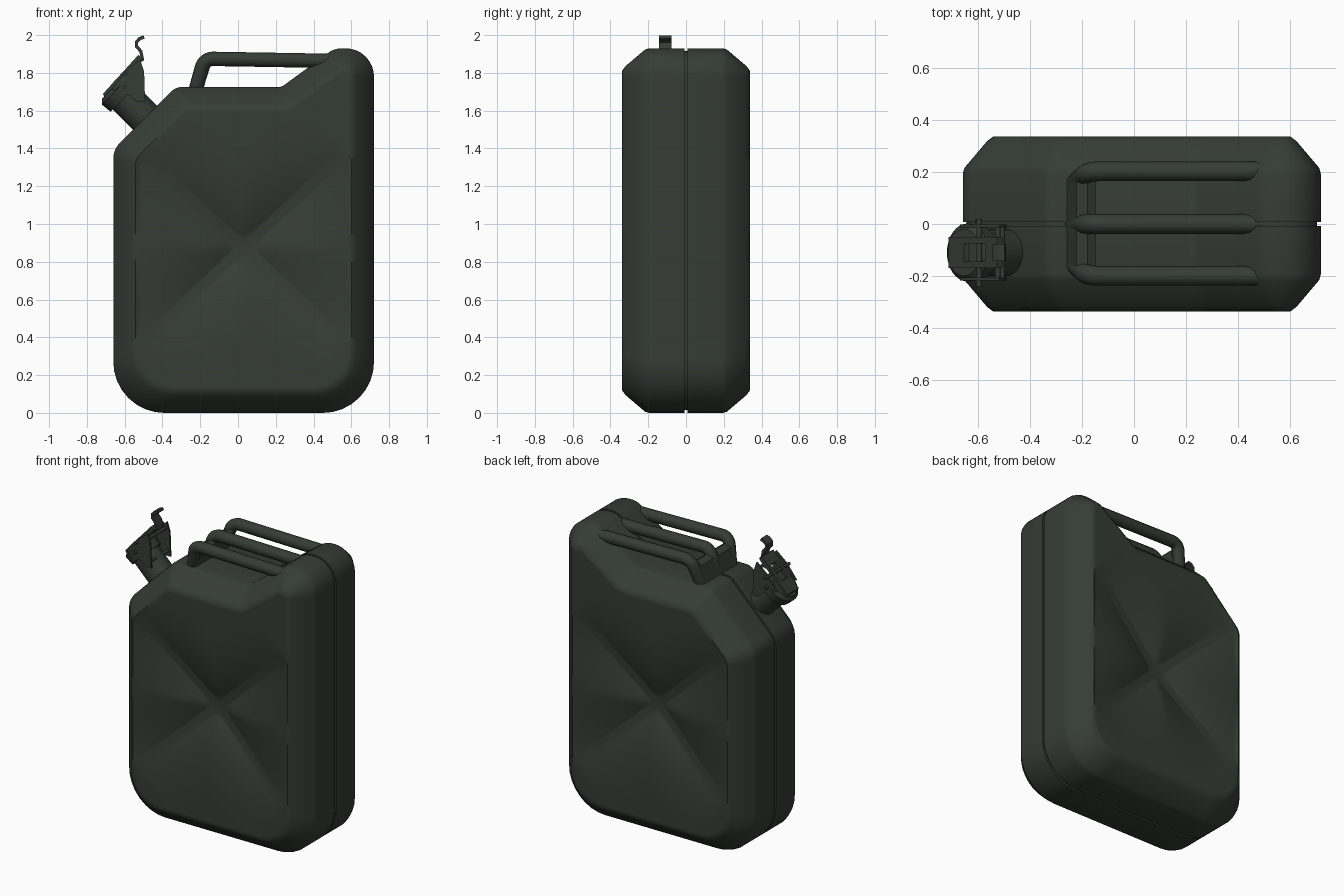
import bpy, bmesh, math
from mathutils import Vector, Matrix

cube = bpy.data.objects.get("Cube")
if cube:
    bpy.data.objects.remove(cube, do_unlink=True)

paint = bpy.data.materials.new("dark_olive_paint")
paint.use_nodes = True
paint.diffuse_color = (0.036, 0.045, 0.036, 1)
paint.node_tree.nodes["Principled BSDF"].inputs["Base Color"].default_value = paint.diffuse_color


def finish(ob, angle=42):
    ob.data.materials.append(paint)
    bpy.ops.object.select_all(action='DESELECT')
    ob.select_set(True)
    bpy.context.view_layer.objects.active = ob
    if ob.type == 'CURVE':
        bpy.ops.object.convert(target='MESH')
    bpy.ops.object.shade_smooth_by_angle(angle=math.radians(angle))


def from_bmesh(name, bm):
    bmesh.ops.recalc_face_normals(bm, faces=bm.faces)
    me = bpy.data.meshes.new(name)
    bm.to_mesh(me)
    bm.free()
    ob = bpy.data.objects.new(name, me)
    bpy.context.collection.objects.link(ob)
    finish(ob)


def arc(a, c, b, r, n=8):
    """Round the corner c between a and b with an exact circular arc."""
    u, v = (a - c).normalized(), (b - c).normalized()
    half = u.angle(-v) / 2
    p, q, w = c + u * r * math.tan(half), c + v * r * math.tan(half), math.cos(half)
    out = []
    for i in range(n + 1):
        s = i / n
        k = ((1 - s) ** 2, 2 * w * s * (1 - s), s * s)
        out.append((p * k[0] + c * k[1] + q * k[2]) / sum(k))
    return out


def tube(name, pts, radius, bend=0.06):
    pts = [Vector(p) for p in pts]
    path = [pts[0]]
    for a, c, b in zip(pts, pts[1:], pts[2:]):
        path += arc(a, c, b, bend)
    path.append(pts[-1])
    cu = bpy.data.curves.new(name, 'CURVE')
    cu.dimensions = '3D'
    cu.bevel_depth, cu.bevel_resolution, cu.use_fill_caps = radius, 4, True
    sp = cu.splines.new('POLY')
    sp.points.add(len(path) - 1)
    for point, co in zip(sp.points, path):
        point.co = (*co, 1)
    ob = bpy.data.objects.new(name, cu)
    bpy.context.collection.objects.link(ob)
    finish(ob)


def prism(name, outline, y0, y1):
    """Extrude an x-z outline along y."""
    bm = bmesh.new()
    face = bm.faces.new([bm.verts.new((x, y0, z)) for x, z in outline])
    new = bmesh.ops.extrude_face_region(bm, geom=[face])["geom"]
    bmesh.ops.translate(bm, vec=(0, y1 - y0, 0),
                        verts=[g for g in new if isinstance(g, bmesh.types.BMVert)])
    from_bmesh(name, bm)


# Can body: outline corners with outer radius and radius at the flat face
CORNERS = [(-.66, 0, .27, .2), (.72, 0, .27, .2), (.72, 1.93, .15, .03),
           (.51, 1.93, .12, .03), (.23, 1.725, .06, .1),
           (-.33, 1.725, .08, .06), (-.66, 1.395, .12, .08)]
CHAMFER = 0.118
base = [Vector(c[:2]) for c in CORNERS]
count = len(base)
steps = [max(2, round((base[(i + 1) % count] - base[i]).length / 0.018)) for i in range(count)]


def outline(inset):
    moved = []
    for i, c in enumerate(base):
        d1 = (c - base[i - 1]).normalized()
        d2 = (base[(i + 1) % count] - c).normalized()
        n1, n2 = Vector((-d1.y, d1.x)), Vector((-d2.y, d2.x))
        moved.append(c + (n1 + n2) * inset / (1 + n1.dot(n2)))
    arcs = []
    for i, c in enumerate(moved):
        r = CORNERS[i][2] + (CORNERS[i][3] - CORNERS[i][2]) * inset / CHAMFER
        arcs.append(arc(moved[i - 1], c, moved[(i + 1) % count], r))
    loop = []
    for i in range(count):
        loop += arcs[i]
        a, b = arcs[i][-1], arcs[(i + 1) % count][0]
        loop += [a.lerp(b, k / steps[i]) for k in range(1, steps[i])]
    return loop


CENTRE = Vector((.03, .875))
HALF_DEPTH = 0.338


def dish(p):
    """Depth of the crossed valleys between the four bulging panels."""
    dx = math.hypot(p.x - CENTRE.x, .025)
    dz = math.hypot(p.y - CENTRE.y, .025) / 0.92
    across, along = abs(dx - dz) / math.sqrt(2), (dx + dz) / math.sqrt(2)
    valley = 0.088 * max(0, 1 - max(0, along - .05) / .72) ** 0.85
    return valley * max(0, 1 - max(0, across - .028) / .4) ** 2.2


def half_rings(side):
    rings = []
    for inset, y in [(.015, .007), (0, .007), (0, .195), (.006, .216),
                     (.094, .32), (CHAMFER, HALF_DEPTH)]:
        rings.append([(p.x, side * y, p.y) for p in outline(inset)])
    rim = outline(CHAMFER)
    for k in range(1, 36):
        ring = [p.lerp(CENTRE, k / 36) for p in rim]
        rings.append([(p.x, side * (HALF_DEPTH - dish(p)), p.y) for p in ring])
    return rings


bm = bmesh.new()
rings = [[bm.verts.new(co) for co in ring]
         for ring in half_rings(-1)[::-1] + half_rings(1)]
size = len(rings[0])
for a, b in zip(rings, rings[1:]):
    for i in range(size):
        j = (i + 1) % size
        bm.faces.new((a[i], a[j], b[j], b[i]))
for side, ring in ((-1, rings[0]), (1, rings[-1])):
    hub = bm.verts.new((CENTRE.x, side * (HALF_DEPTH - dish(CENTRE)), CENTRE.y))
    for i in range(size):
        bm.faces.new((ring[i], ring[(i + 1) % size], hub))
from_bmesh("can_body", bm)

# Triple carrying handle with its sloped cross plate
for label, y, foot in (("front", -.2, -.15), ("middle", 0, 0), ("back", .203, .15)):
    tube(label + "_handle_bar",
         [(-.232, foot, 1.68), (-.178, y, 1.875), (.53, y, 1.863)], .038)
prism("handle_cross_plate",
      [(-.268, 1.7), (-.19, 1.7), (-.148, 1.83), (-.18, 1.85), (-.222, 1.83)], -.17, .17)

# Spout frame: a runs out along the neck, b runs up across the cap
ORIGIN, SPOUT_Y = Vector((-.49, 1.56)), -.11
AXIS, ACROSS = Vector((-1, 1)).normalized(), Vector((1, 1)).normalized()


def spot(a, b):
    return ORIGIN + AXIS * a + ACROSS * b


def spout_disc(name, r1, r2, a0, a1):
    bm = bmesh.new()
    mid = spot((a0 + a1) / 2, 0)
    turn = Vector((AXIS.x, 0, AXIS.y)).to_track_quat('Z', 'Y').to_matrix().to_4x4()
    bmesh.ops.create_cone(bm, cap_ends=True, segments=32, radius1=r1, radius2=r2, depth=a1 - a0,
                          matrix=Matrix.Translation((mid.x, SPOUT_Y, mid.y)) @ turn)
    from_bmesh(name, bm)


spout_disc("spout_neck", .09, .09, -.08, .17)
spout_disc("cap_collar", .106, .112, .155, .215)
spout_disc("cap_lid", .112, .09, .215, .235)

# Clamp: side plates, cross pins, lid bridge and a curled lever
plate = [(.235, -.02), (.25, .1), (.24, .2), (.18, .17), (.1, .095), (.06, .06), (.09, .03), (.17, .02)]
for label, y in (("front", SPOUT_Y - .108), ("back", SPOUT_Y + .096)):
    prism(label + "_clamp_plate", [spot(a, b) for a, b in plate], y, y + .012)

for label, a, b, half in (("hinge", .24, .09, .13), ("latch", .195, .04, .13),
                          ("lower", .1, .075, .108), ("upper", .215, .165, .108)):
    p = spot(a, b)
    tube(label + "_pin", [(p.x, SPOUT_Y - half, p.y), (p.x, SPOUT_Y + half, p.y)], .011)

lid_plate = [(.23, -.075), (.25, -.068), (.255, .02), (.23, .03)]
prism("lid_plate", [spot(a, b) for a, b in lid_plate], SPOUT_Y - .06, SPOUT_Y + .06)
strap = [(.232, .01), (.255, .01), (.262, .2), (.235, .2)]
for label, y in (("front", SPOUT_Y - .06), ("back", SPOUT_Y + .035)):
    prism(label + "_lid_strap", [spot(a, b) for a, b in strap], y, y + .025)
lever = [(.225, .14), (.26, .14), (.264, .21), (.235, .215)]
prism("lever_plate", [spot(a, b) for a, b in lever], SPOUT_Y - .06, SPOUT_Y + .06)

path = [spot(.245, .17), Vector((-.505, 1.87)), Vector((-.515, 1.915)), Vector((-.537, 1.94)),
        Vector((-.537, 1.965)), Vector((-.52, 1.982)), Vector((-.497, 1.99))]
left, right = [], []
for i, p in enumerate(path):
    d = (path[min(i + 1, len(path) - 1)] - path[max(i - 1, 0)]).normalized()
    n = Vector((-d.y, d.x)) * .009
    left.append(p + n)
    right.append(p - n)
prism("lever_hook", left + right[::-1], SPOUT_Y - .032, SPOUT_Y + .032)
